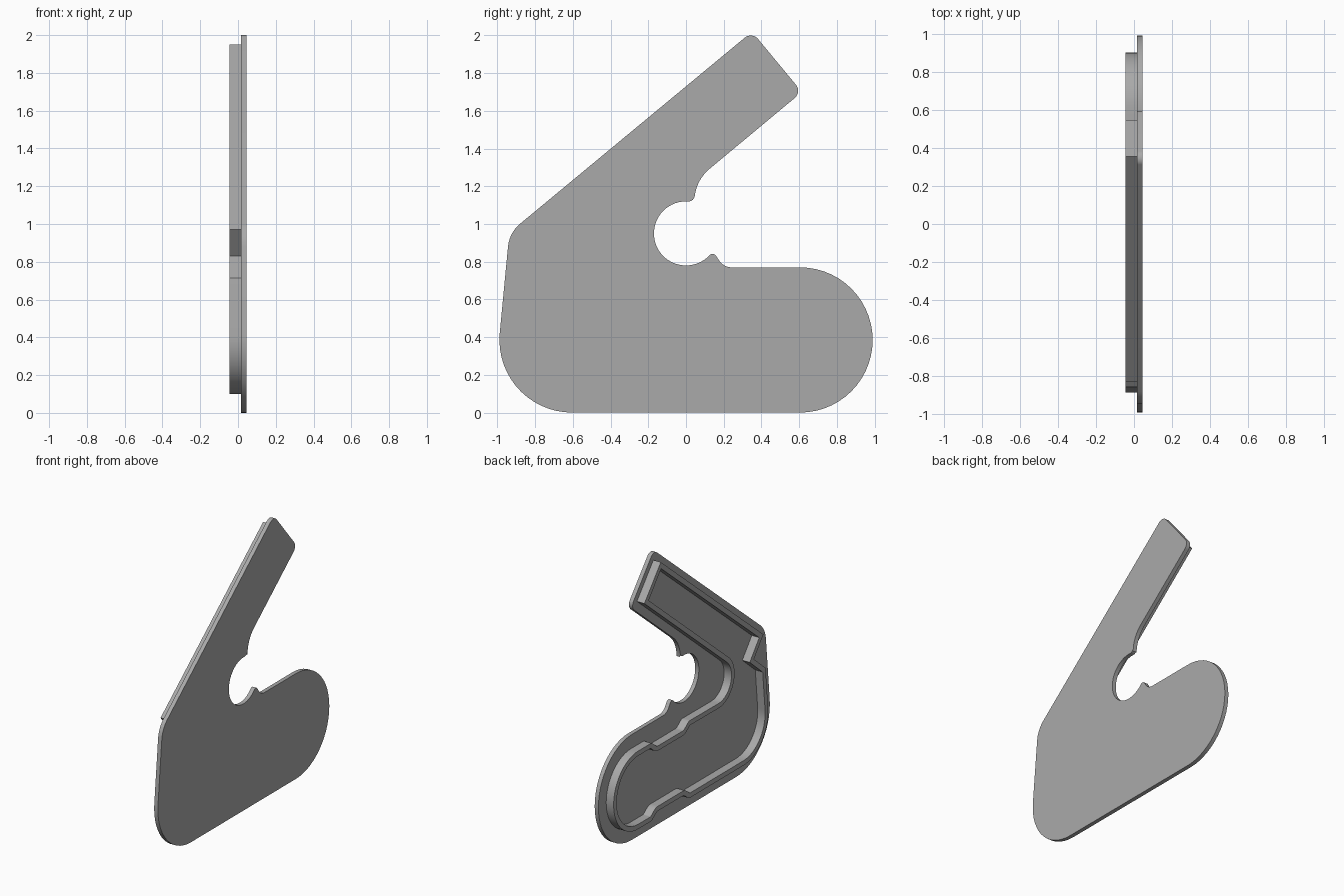
import bpy, bmesh, math
from mathutils import Vector

if "Cube" in bpy.data.objects:
    bpy.data.objects.remove(bpy.data.objects["Cube"])

grey = bpy.data.materials.new("plain_grey")
grey.diffuse_color = (0.4, 0.4, 0.4, 1)
grey.use_nodes = True
grey.node_tree.nodes["Principled BSDF"].inputs["Base Color"].default_value = grey.diffuse_color


def rounded(corners):
    """Outline in (y, z) from corners (y, z, fillet radius)."""
    out = []
    n = len(corners)
    for i, (y, z, r) in enumerate(corners):
        p = Vector((y, z))
        if r == 0:
            out.append(p)
            continue
        a = (Vector(corners[i - 1][:2]) - p).normalized()
        b = (Vector(corners[(i + 1) % n][:2]) - p).normalized()
        half = a.angle(b) / 2
        centre = p + (a + b).normalized() * r / math.sin(half)
        start = p + a * r / math.tan(half) - centre
        end = p + b * r / math.tan(half) - centre
        sweep = math.atan2(start.x * end.y - start.y * end.x, start.dot(end))
        steps = max(4, int(abs(sweep) / math.radians(6)))
        for k in range(steps + 1):
            t = sweep * k / steps
            c, s = math.cos(t), math.sin(t)
            out.append(centre + Vector((start.x * c - start.y * s,
                                        start.x * s + start.y * c)))
    # drop doubled points where fillets meet
    return [p for i, p in enumerate(out) if (p - out[i - 1]).length > 1e-4]


def inset(points, t):
    """Mitred inward offset of a clockwise outline."""
    out = []
    for i, p in enumerate(points):
        d1 = (p - points[i - 1]).normalized()
        d2 = (points[(i + 1) % len(points)] - p).normalized()
        n1, n2 = Vector((d1.y, -d1.x)), Vector((d2.y, -d2.x))
        out.append(p + (n1 + n2) * t / (1 + n1.dot(n2)))
    return out


def finish(bm, name):
    bmesh.ops.recalc_face_normals(bm, faces=bm.faces)
    mesh = bpy.data.meshes.new(name)
    bm.to_mesh(mesh)
    bm.free()
    mesh.materials.append(grey)
    obj = bpy.data.objects.new(name, mesh)
    bpy.context.collection.objects.link(obj)
    bpy.ops.object.select_all(action='DESELECT')
    obj.select_set(True)
    bpy.context.view_layer.objects.active = obj
    bpy.ops.object.shade_smooth_by_angle(angle=math.radians(25))


# Flat cover plate: arm, hook opening with its two small lips, rounded base
hook = [(0.17 * math.cos(math.radians(a)), 0.95 + 0.17 * math.sin(math.radians(a)), 0)
        for a in range(90, 316, 5)]
plate = rounded([
    (0.35, 2.02, 0.05), (0.615, 1.70, 0.05),
    (0.045, 1.226, 0.22), (0.045, 1.12, 0.03),
    *hook,
    (0.143, 0.855, 0.022), (0.20, 0.77, 0.08),
    (0.99, 0.77, 0.385), (0.99, 0, 0.385),
    (-1.028, 0, 0.385), (-0.937, 0.954, 0.18)])
bm = bmesh.new()
front = [bm.verts.new((0.045, p.x, p.y)) for p in plate]
back = [bm.verts.new((0.015, p.x, p.y)) for p in plate]
bm.faces.new(front)
bm.faces.new(back)
for i in range(len(plate)):
    bm.faces.new((front[i - 1], front[i], back[i], back[i - 1]))
finish(bm, "cover_plate")

# Raised locating rim: straight arm, corner notch, waisted round-ended base
outer = rounded([
    (0.355, 1.95, 0), (0.545, 1.72, 0),
    (-0.73, 0.66, 0.15),
    (0.03, 0.665, 0.05), (0.09, 0.62, 0.05), (0.40, 0.62, 0.05), (0.46, 0.67, 0.05),
    (0.90, 0.67, 0.285), (0.90, 0.10, 0.285),
    (0.46, 0.10, 0.05), (0.40, 0.145, 0.05), (0.09, 0.145, 0.05), (0.03, 0.10, 0.05),
    (-0.913, 0.10, 0.285), (-0.855, 0.715, 0), (-0.72, 0.83, 0), (-0.83, 0.97, 0)])
inner = inset(outer, 0.035)
bm = bmesh.new()
loops = [[bm.verts.new((x, p.x, p.y)) for p in pts]
         for x, pts in ((0.015, outer), (-0.045, outer), (-0.045, inner), (0.015, inner))]
for k in range(4):
    a, b = loops[k], loops[(k + 1) % 4]
    for i in range(len(outer)):
        bm.faces.new((a[i - 1], a[i], b[i], b[i - 1]))
finish(bm, "locating_rim")
